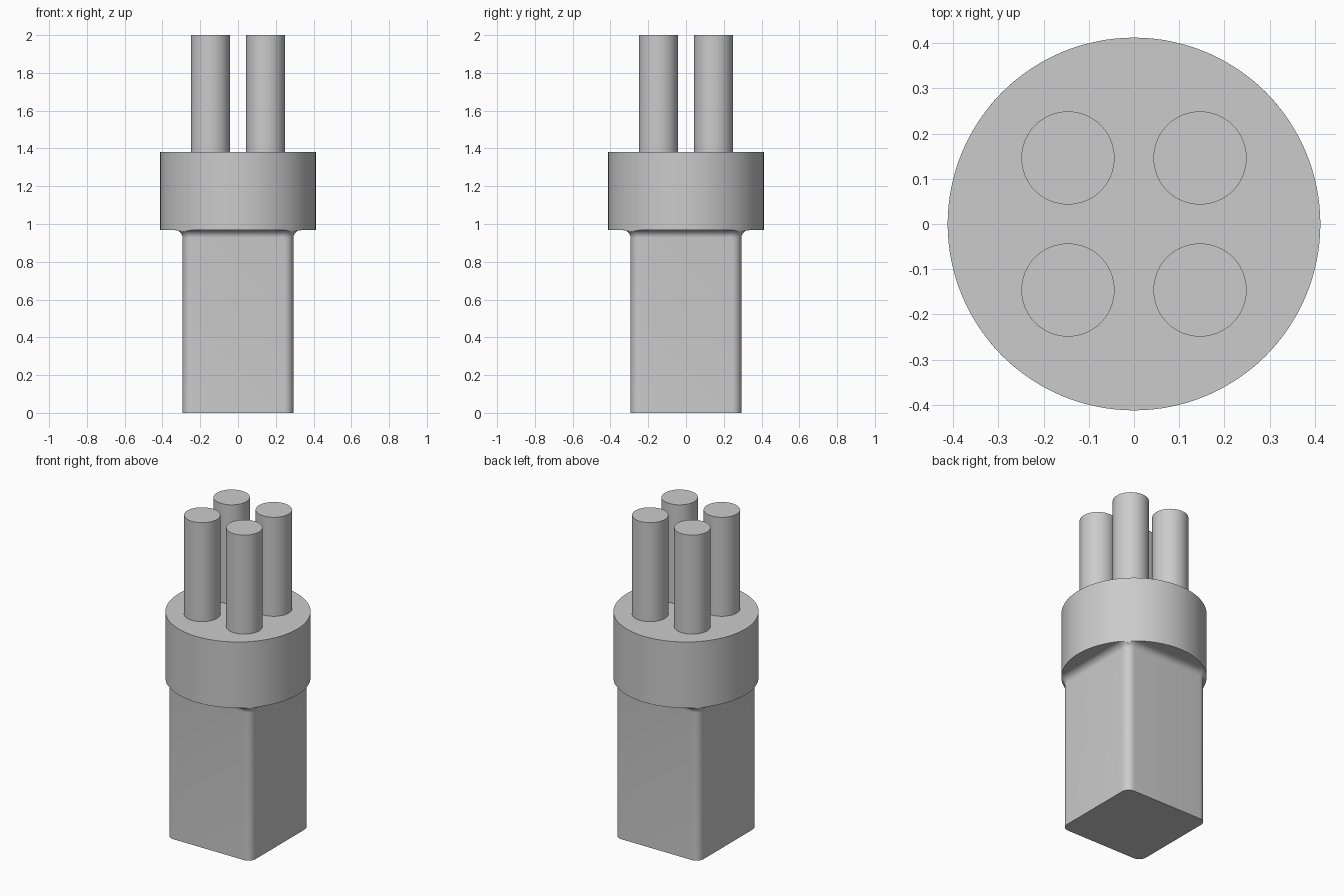
import bpy, bmesh, math

if "Cube" in bpy.data.objects:
    bpy.data.objects.remove(bpy.data.objects["Cube"], do_unlink=True)

grey = bpy.data.materials.new("plain grey")
grey.use_nodes = True
color = (0.6, 0.6, 0.6, 1)
grey.diffuse_color = color
grey.node_tree.nodes["Principled BSDF"].inputs["Base Color"].default_value = color

COLLAR_R, COLLAR_Z, COLLAR_TOP = 0.412, 0.967, 1.38
HALF, CORNER, FILLET = 0.293, 0.05, 0.04


def smooth(obj):
    bpy.ops.object.select_all(action='DESELECT')
    obj.select_set(True)
    bpy.context.view_layer.objects.active = obj
    bpy.ops.object.shade_smooth_by_angle(angle=math.radians(30))


def cylinder(name, radius, x, y, z0, z1, sides):
    bpy.ops.mesh.primitive_cylinder_add(vertices=sides, radius=radius, depth=z1 - z0,
                                        location=(x, y, (z0 + z1) / 2))
    obj = bpy.context.object
    obj.name = name
    obj.data.materials.append(grey)
    smooth(obj)


def rounded_square(grow, steps=10):
    """Rounded square outline, grown outward but kept inside the collar."""
    points = []
    c = HALF - CORNER
    for k in range(4):
        mid = math.radians(45 + 90 * k)
        cx, cy = c * math.sqrt(2) * math.cos(mid), c * math.sqrt(2) * math.sin(mid)
        for i in range(steps + 1):
            a = math.radians(90 * k + 90 * i / steps)
            x = cx + (CORNER + grow) * math.cos(a)
            y = cy + (CORNER + grow) * math.sin(a)
            s = min(1, COLLAR_R / math.hypot(x, y))
            points.append((x * s, y * s))
    return points


# Square shank with rounded corners and a flared fillet under the collar
levels = [(0, 0)]
for i in range(9):
    t = math.pi / 2 * i / 8
    levels.append((FILLET * (1 - math.cos(t)), COLLAR_Z - FILLET + FILLET * math.sin(t)))
bm = bmesh.new()
rings = [[bm.verts.new((x, y, z)) for x, y in rounded_square(g)] for g, z in levels]
for low, high in zip(rings, rings[1:]):
    n = len(low)
    for i in range(n):
        j = (i + 1) % n
        bm.faces.new((low[i], low[j], high[j], high[i]))
bm.faces.new(rings[0][::-1])
mesh = bpy.data.meshes.new("square_shank")
bm.to_mesh(mesh)
bm.free()
mesh.materials.append(grey)
shank = bpy.data.objects.new("square_shank", mesh)
bpy.context.collection.objects.link(shank)
smooth(shank)

# Round collar
cylinder("collar", COLLAR_R, 0, 0, COLLAR_Z, COLLAR_TOP, 128)

# Four pins
for side, x in (("left", 0.146), ("right", -0.146)):
    for end, y in (("front", -0.146), ("back", 0.146)):
        cylinder(f"pin_{end}_{side}", 0.103, x, y, COLLAR_TOP, 2.0, 64)
